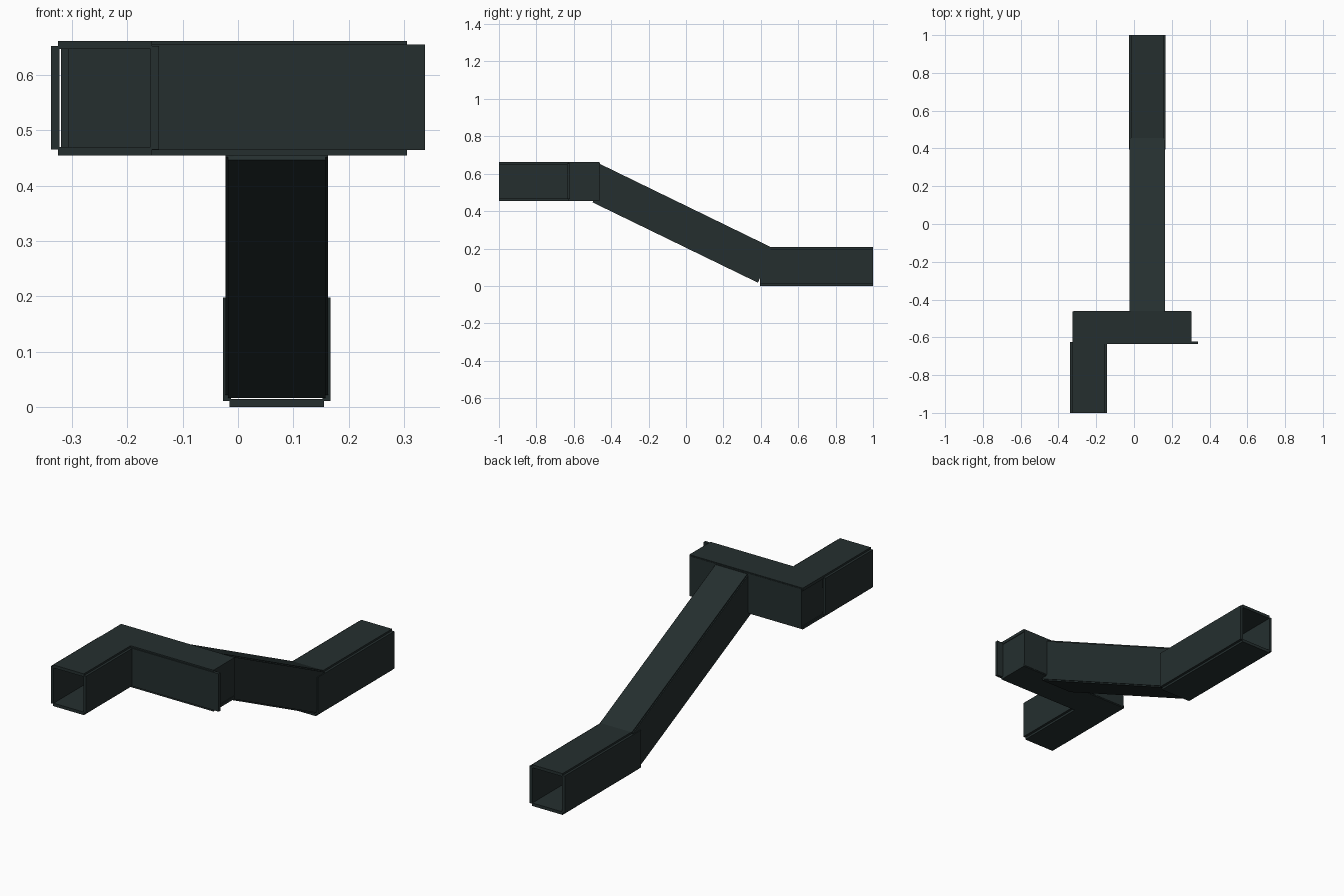
import bpy
from mathutils import Matrix, Vector
from math import atan2

if "Cube" in bpy.data.objects:
    bpy.data.objects.remove(bpy.data.objects["Cube"])

metal = bpy.data.materials.new("dark_green_grey_metal")
metal.diffuse_color = (0.018, 0.028, 0.028, 1)
metal.use_nodes = True
metal.node_tree.nodes["Principled BSDF"].inputs["Base Color"].default_value = metal.diffuse_color


def prism(name, outline, x0, x1):
    """Extrude a (y, z) outline along x."""
    n = len(outline)
    verts = [(x, y, z) for x in (x0, x1) for y, z in outline]
    faces = [tuple(range(n))[::-1], tuple(range(n, 2 * n))]
    faces += [(i, (i + 1) % n, n + (i + 1) % n, n + i) for i in range(n)]
    mesh = bpy.data.meshes.new(name)
    # outline runs counter-clockwise seen from +x
    mesh.from_pydata(verts, [], faces)
    mesh.materials.append(metal)
    ob = bpy.data.objects.new(name, mesh)
    bpy.context.collection.objects.link(ob)
    return ob


def plate(name, x, y, z):
    return prism(name, [(y[0], z[0]), (y[1], z[0]), (y[1], z[1]), (y[0], z[1])], *x)


T = 0.015  # sheet thickness


def straight_duct(name, cx, z0, y0, y1):
    """Open duct along y: side sheets stand proud of the top and bottom sheets."""
    for label, s in (("left", -1), ("right", 1)):
        xs = sorted((cx + s * 0.0975, cx + s * (0.0975 - T)))
        plate(f"{name}_{label}_sheet", xs, (y0, y1), (z0 + 0.011, z0 + 0.198))
    plate(f"{name}_bottom_sheet", (cx - 0.085, cx + 0.085), (y0, y1), (z0, z0 + T))
    plate(f"{name}_top_sheet", (cx - 0.085, cx + 0.085), (y0, y1), (z0 + 0.207 - T, z0 + 0.207))


# Upper inlet and lower outlet ducts
straight_duct("inlet", -0.2405, 0.455, -1.0, -0.625)
straight_duct("outlet", 0.07, 0.0, 0.395, 1.0)

# Cross duct, open towards the inlet
plate("cross_top_sheet", (-0.325, 0.305), (-0.63, -0.462), (0.662 - T, 0.662))
plate("cross_bottom_sheet", (-0.325, 0.305), (-0.63, -0.462), (0.455, 0.455 + T))
plate("cross_back_sheet", (-0.32, 0.302), (-0.475, -0.46), (0.46, 0.657))
plate("cross_front_sheet", (-0.155, 0.338), (-0.636, -0.621), (0.465, 0.655))
plate("cross_left_end", (-0.32, -0.305), (-0.625, -0.47), (0.462, 0.655))
plate("cross_right_end", (0.287, 0.302), (-0.625, -0.47), (0.462, 0.655))

# Sloping duct joining the cross duct to the outlet
top_a, top_b = Vector((-0.462, 0.653)), Vector((0.455, 0.207))
low_a, low_b = Vector((-0.50, 0.447)), Vector((0.385, 0.017))
normal = Vector((0.446, 0.917)).normalized() * T
prism("slope_top_sheet", [top_a - normal, top_b - normal, top_b, top_a], -0.018, 0.158)
prism("slope_bottom_sheet", [low_a, low_b, low_b + normal, low_a + normal], -0.018, 0.158)
side = [low_a + normal * 0.4, low_b + normal * 0.4, top_b - normal * 0.4, top_a - normal * 0.4]
for label, x in (("left", -0.023), ("right", 0.163 - T)):
    prism(f"slope_{label}_sheet", side, x, x + T)
